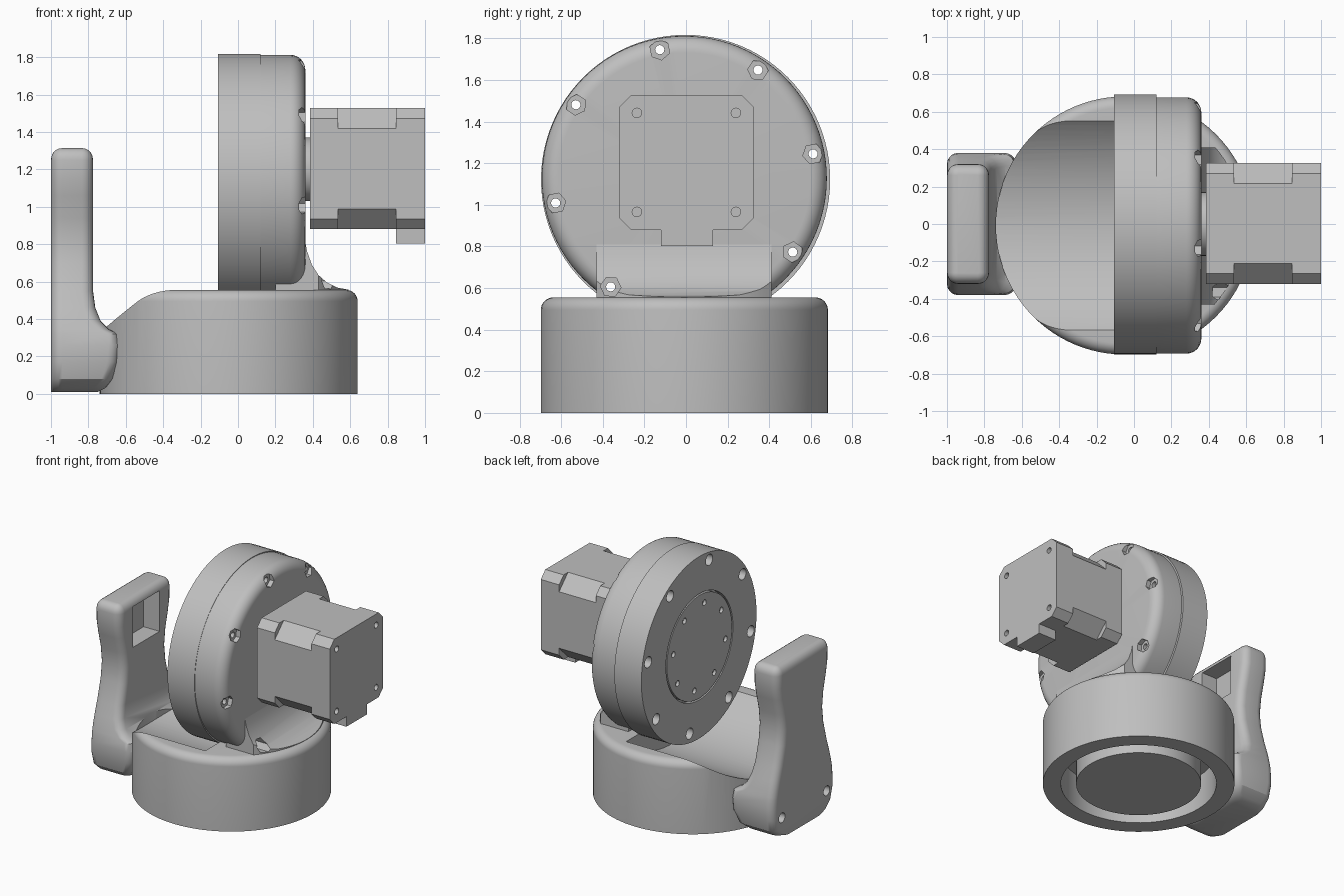
import bpy, bmesh, math
from mathutils import Vector

if "Cube" in bpy.data.objects:
    bpy.data.objects.remove(bpy.data.objects["Cube"], do_unlink=True)

grey = bpy.data.materials.new("plain_grey")
grey.use_nodes = True
grey.diffuse_color = (0.52, 0.52, 0.52, 1)
grey.node_tree.nodes["Principled BSDF"].inputs["Base Color"].default_value = (0.52, 0.52, 0.52, 1)

DISC_Y, DISC_Z = -0.008, 1.127      # axis of the round gearbox
BASE_X, BASE_Y = -0.05, -0.008      # axis of the base


def finish(name, bm):
    bmesh.ops.recalc_face_normals(bm, faces=bm.faces)
    mesh = bpy.data.meshes.new(name)
    bm.to_mesh(mesh)
    bm.free()
    mesh.materials.append(grey)
    ob = bpy.data.objects.new(name, mesh)
    bpy.context.collection.objects.link(ob)
    return ob


def place(axis, t, a, b):
    return {"X": (t, a, b), "Y": (a, t, b), "Z": (a, b, t)}[axis]


def ring(a, b, r, n=32, turn=0.0):
    return [(a + r * math.cos(turn + math.tau * i / n),
             b + r * math.sin(turn + math.tau * i / n)) for i in range(n)]


def prism(name, axis, lo, hi, *outlines):
    """Straight extrusions of one or more outlines along an axis."""
    bm = bmesh.new()
    for outline in outlines:
        ends = [[bm.verts.new(place(axis, t, a, b)) for a, b in outline] for t in (lo, hi)]
        for end in ends:
            bm.faces.new(end)
        for i in range(len(outline)):
            j = (i + 1) % len(outline)
            bm.faces.new((ends[0][i], ends[0][j], ends[1][j], ends[1][i]))
    return finish(name, bm)


def lathe(name, axis, a, b, profile, steps=96):
    """Revolve (along, radius) points around an axis through (a, b)."""
    bm = bmesh.new()
    vs = [bm.verts.new(place(axis, t, a + r, b)) for t, r in profile]
    es = [bm.edges.new(pair) for pair in zip(vs, vs[1:])]
    bmesh.ops.spin(bm, geom=vs + es, cent=place(axis, 0, a, b),
                   axis=place(axis, 1, 0, 0), angle=math.tau, steps=steps)
    bmesh.ops.remove_doubles(bm, verts=bm.verts, dist=1e-4)
    return finish(name, bm)


def arc(t, r, radius, n=8):
    """Quarter round from the outer wall over to the end face."""
    return [(t + radius * math.sin(math.pi / 2 * i / n),
             r + radius * math.cos(math.pi / 2 * i / n)) for i in range(n + 1)]


def combine(ob, cutter, operation="DIFFERENCE"):
    mod = ob.modifiers.new("cut", "BOOLEAN")
    mod.object, mod.operation, mod.solver = cutter, operation, "EXACT"
    bpy.context.view_layer.objects.active = ob
    bpy.ops.object.modifier_apply(modifier=mod.name)


def box(a0, a1, b0, b1, chamfer=0.0):
    c = chamfer
    if not c:
        return [(a0, b0), (a1, b0), (a1, b1), (a0, b1)]
    return [(a0 + c, b0), (a1 - c, b0), (a1, b0 + c), (a1, b1 - c),
            (a1 - c, b1), (a0 + c, b1), (a0, b1 - c), (a0, b0 + c)]


# Round base with a deep ring groove underneath
base = lathe("base", "Z", BASE_X, BASE_Y,
             [(0, 0), (0, 0.45), (0.27, 0.45), (0.27, 0.56), (0, 0.56), (0, 0.69)]
             + arc(0.495, 0.63, 0.06) + [(0.555, 0)])
trough = prism("trough_cutter", "X", -0.9, 0.12, ring(DISC_Y, DISC_Z, 0.80, 128))
combine(base, trough)

# Gearbox housing with rounded rim and centre boss
housing = lathe("housing", "X", DISC_Y, DISC_Z,
                [(0.12, 0), (0.12, 0.685)] + arc(0.28, 0.605, 0.08) + [(0.36, 0)])
boss = prism("motor_boss", "X", 0.35, 0.39, ring(0, 1.2, 0.17, 48))

# Curved web blending the housing into the base
web = prism("housing_web", "Y", -0.43, 0.41,
            [(0.2, 0.5), (0.6, 0.5), (0.6, 0.555), (0.53, 0.568), (0.475, 0.595),
             (0.43, 0.635), (0.395, 0.69), (0.37, 0.76), (0.358, 0.82), (0.2, 0.82)])
web_limit = prism("web_cutter", "Z", 0, 1.5, ring(BASE_X, BASE_Y, 0.64, 96))
combine(web, web_limit, "INTERSECT")

# Gearbox cover and its turning output plate
cover = prism("cover", "X", -0.108, 0.12, ring(-0.002, 1.122, 0.695, 96))
recess = prism("recess_cutter", "X", -0.2, -0.07, ring(DISC_Y, DISC_Z, 0.405, 64))
combine(cover, recess)
output_plate = prism("output_plate", "X", -0.108, -0.06, ring(DISC_Y, DISC_Z, 0.393, 64))

# Bolt holes, nut pockets and bolt head pockets
bolts = []
for i in range(8):
    angle = math.radians(10.8 + 45 * i)
    bolts.append((DISC_Y + 0.63 * math.cos(angle), DISC_Z + 0.63 * math.sin(angle), angle))
open_bolts = bolts[:6] + bolts[7:]
holes = prism("hole_cutter", "X", -0.3, 0.9, *[ring(a, b, 0.022, 16) for a, b, _ in open_bolts])
nuts = prism("nut_cutter", "X", 0.325, 0.9, *[ring(a, b, 0.05, 6, t) for a, b, t in open_bolts])
heads = prism("head_cutter", "X", -0.3, -0.05, *[ring(a, b, 0.042, 24) for a, b, _ in bolts])
for part in (housing, web):
    combine(part, holes)
    combine(part, nuts)
combine(cover, holes)
combine(cover, heads)
small = prism("plate_hole_cutter", "X", -0.3, -0.085,
              *[ring(a, b, 0.022, 16) for a, b in ring(DISC_Y, DISC_Z, 0.32, 8, 0.19)])
combine(output_plate, small)

# Square stepper motor in three slices with a plug socket
Y0, Y1, Z0, Z1 = -0.32, 0.325, 0.88, 1.527
motor_front = prism("motor_front", "X", 0.385, 0.535, box(Y0, Y1, Z0, Z1, 0.055))
motor_body = prism("motor_body", "X", 0.535, 0.845, box(Y0, Y1, Z0, Z1, 0.108))
motor_rear = prism("motor_rear", "X", 0.845, 1.0, box(Y0, Y1, Z0, Z1, 0.055))
motor_socket = prism("motor_socket", "X", 0.845, 1.0, box(-0.12, 0.13, 0.803, 0.9))
screws = prism("screw_cutter", "X", 0.95, 1.1,
               *[ring(a, b, 0.023, 16) for a in (-0.236, 0.24) for b in (0.966, 1.442)])
combine(motor_rear, screws)


# Upright arm: rounded cross-sections stacked by height
def section(x0, x1, w, r=0.06, n=5):
    pts = []
    for k, (cx, cy) in enumerate([(x1 - r, w - r), (x0 + r, w - r),
                                  (x0 + r, r - w), (x1 - r, r - w)]):
        for i in range(n + 1):
            t = math.pi / 2 * (k + i / n)
            pts.append((cx + r * math.cos(t), cy + r * math.sin(t)))
    return pts


# height, half width, inner x
rows = [(0.01, 0.24, -0.75), (0.03, 0.3, -0.71), (0.08, 0.355, -0.67), (0.17, 0.38, -0.64),
        (0.26, 0.38, -0.632), (0.32, 0.375, -0.64), (0.345, 0.37, -0.69), (0.39, 0.36, -0.735),
        (0.46, 0.34, -0.763), (0.55, 0.31, -0.775), (0.7, 0.27, -0.775), (0.82, 0.256, -0.775),
        (0.94, 0.27, -0.775), (1.06, 0.3, -0.775), (1.15, 0.318, -0.775), (1.25, 0.32, -0.775)]
bm = bmesh.new()
loops = [[bm.verts.new((x, y, z)) for x, y in section(-1, xi, w)] for z, w, xi in rows]
for i in range(1, 6):               # rounded top
    t = math.pi / 2 * i / 5
    inset = 0.055 * (1 - math.cos(t))
    loops.append([bm.verts.new((x, y, 1.25 + 0.063 * math.sin(t)))
                  for x, y in section(-1 + inset, -0.775 - inset, 0.32 - inset, 0.06 - inset)])
for low, high in zip(loops, loops[1:]):
    for i in range(len(low)):
        j = (i + 1) % len(low)
        bm.faces.new((low[i], low[j], high[j], high[i]))
bm.faces.new(loops[0])
bm.faces.new(loops[-1])
arm = finish("arm", bm)
window = prism("window_cutter", "X", -0.91, -0.6, box(-0.16, 0.16, 0.95, 1.26))
arm_holes = prism("arm_hole_cutter", "X", -1.1, -0.88,
                  *[ring(a, 0.165, 0.037, 24) for a in (-0.27, 0.27)])
clearance = prism("clearance_cutter", "Z", -0.5, 0.9, ring(BASE_X, BASE_Y, 0.688, 96))
for cutter in (window, arm_holes, clearance):
    combine(arm, cutter)

# Remove the cutters and smooth the round surfaces
for ob in list(bpy.context.collection.objects):
    if ob.name.endswith("_cutter"):
        bpy.data.objects.remove(ob, do_unlink=True)
bpy.ops.object.select_all(action="DESELECT")
for ob in (base, housing, boss, web, cover, output_plate, motor_rear, arm):
    ob.select_set(True)
    bpy.context.view_layer.objects.active = ob
bpy.ops.object.shade_smooth_by_angle(angle=math.radians(32))
